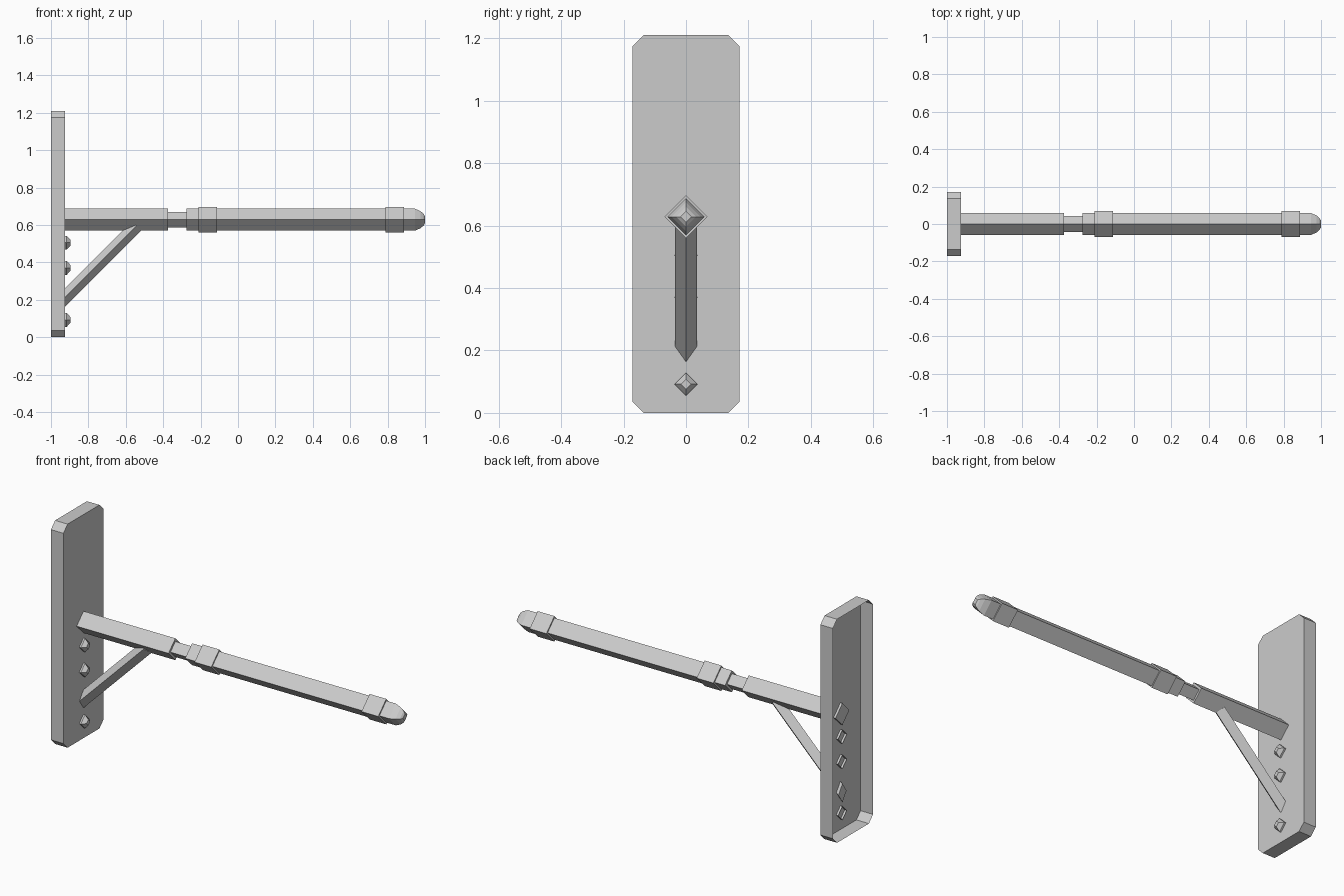
import bpy, bmesh, math
from mathutils import Vector

if "Cube" in bpy.data.objects:
    bpy.data.objects.remove(bpy.data.objects["Cube"])

WALL = -0.925      # front surface of the back plate
POLE_Z = 0.628


def make(name, rings, cap_start=True, cap_end=True, flip=False):
    """Skin a list of equal-length point rings into one flat-shaded object."""
    bm = bmesh.new()
    vs = [[bm.verts.new(p) for p in ring] for ring in rings]
    n = len(rings[0])
    for a, b in zip(vs, vs[1:]):
        for i in range(n):
            j = (i + 1) % n
            bm.faces.new((a[i], a[j], b[j], b[i]))
    if cap_start:
        bm.faces.new(vs[0][::-1])
    if cap_end:
        bm.faces.new(vs[-1])
    if cap_start and cap_end:
        bmesh.ops.recalc_face_normals(bm, faces=bm.faces)
    me = bpy.data.meshes.new(name)
    bm.to_mesh(me)
    bm.free()
    ob = bpy.data.objects.new(name, me)
    bpy.context.collection.objects.link(ob)
    return ob


def diamond(x, r, z):
    """Square ring standing on its corner, facing +x."""
    return [(x, r * math.cos(a), z + r * math.sin(a))
            for a in (k * math.pi / 2 for k in range(4))]


# Back plate: chamfered outline, hollow shell open at the rear
w, h, c = 0.172, 1.21, 0.036
outline = [(-w + c, 0), (w - c, 0), (w, c), (w, h - c),
           (w - c, h), (-w + c, h), (-w, h - c), (-w, c)]
make("back_plate", [[(x, y, z) for y, z in outline] for x in (-1.0, WALL)],
     cap_start=False)

# Pole: stepped diamond profile with neck and rounded tip
profile = [(-0.937, 0.059), (-0.375, 0.059), (-0.375, 0.042), (-0.275, 0.042),
           (-0.275, 0.059), (0.945, 0.059), (0.975, 0.046), (0.992, 0.032),
           (1.0, 0.018)]
make("pole", [diamond(x, r, POLE_Z) for x, r in profile])

# Collars around the pole
for i, (x0, x1) in enumerate([(-0.212, -0.112), (0.788, 0.888)]):
    make(f"collar_{i + 1}", [diamond(x, 0.069, POLE_Z) for x in (x0, x1)])

# Diagonal brace: vertical cut at the plate, square cut inside the pole
r, s = 0.035, math.sqrt(0.5)
low, top = Vector((-0.937, 0, 0.201)), Vector((-0.542, 0, 0.596))
side = Vector((0, r, 0))
up_low, up_top = Vector((0, 0, r / s)), Vector((-r * s, 0, r * s))
make("diagonal_brace", [[p + side, p + u, p - side, p - u]
                        for p, u in ((low, up_low), (top, up_top))])

# Rivets: small pyramids with blunt tops, open behind the plate
for i, z in enumerate((0.505, 0.37, 0.092)):
    make(f"rivet_{i + 1}", [diamond(x, rr, z) for x, rr in
                            ((-0.937, 0.037), (-0.916, 0.037), (-0.896, 0.016))],
         cap_start=False)
